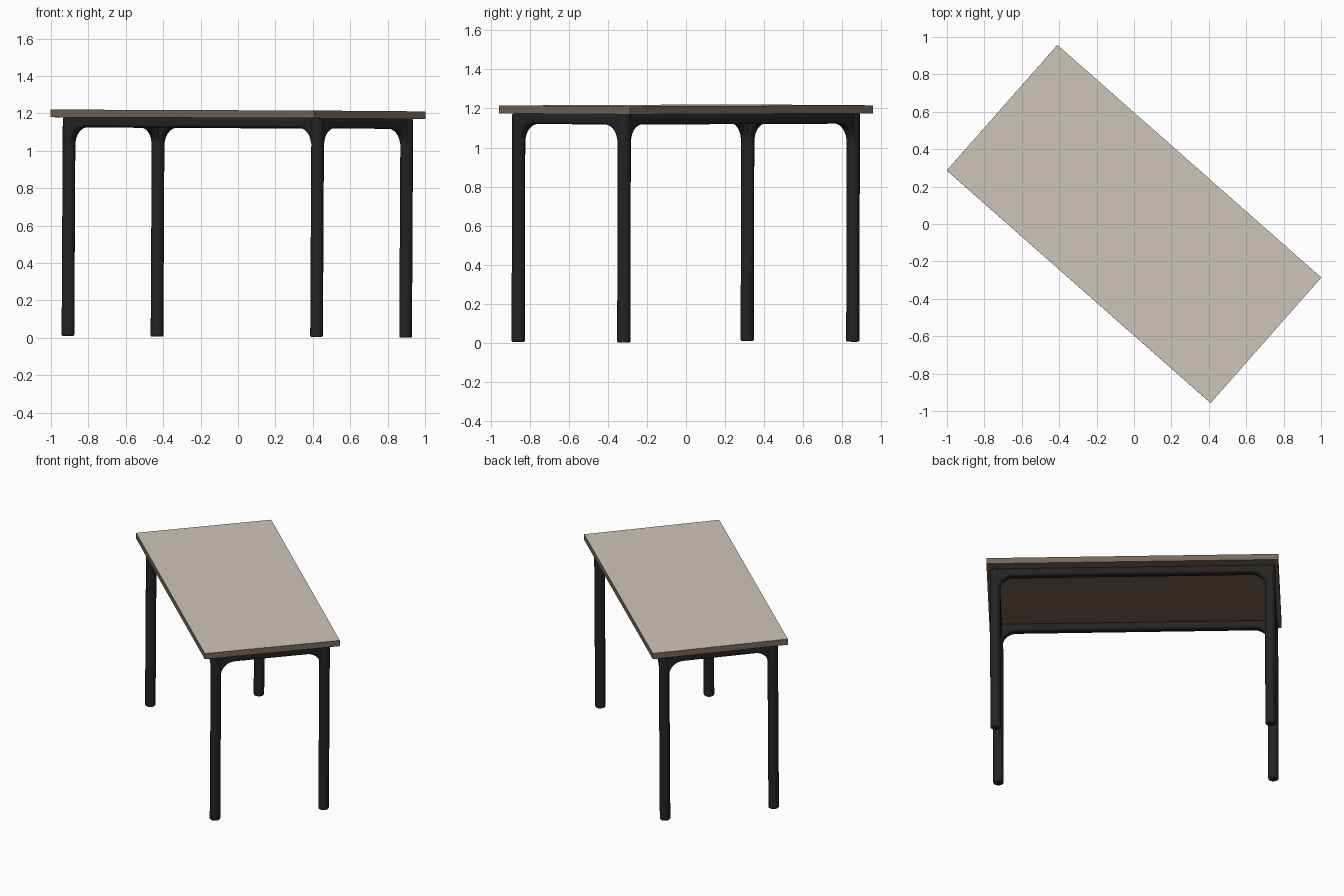
import bpy, bmesh, math
from mathutils import Matrix

cube = bpy.data.objects.get("Cube")
if cube:
    bpy.data.objects.remove(cube, do_unlink=True)


def material(name, rgb):
    m = bpy.data.materials.new(name)
    m.use_nodes = True
    m.diffuse_color = (*rgb, 1)
    m.node_tree.nodes["Principled BSDF"].inputs["Base Color"].default_value = (*rgb, 1)
    return m


BEIGE = material("beige laminate", (0.61, 0.56, 0.485))
BROWN = material("brown board", (0.185, 0.135, 0.09))
BLACK = material("black metal", (0.017, 0.017, 0.018))

# Whole table is turned on its base and leans very slightly
TURN = (Matrix.Translation((-0.0066, -0.0024, 0)) @ Matrix.Rotation(0.0055, 4, 'Y')
        @ Matrix.Rotation(-0.002, 4, 'X') @ Matrix.Rotation(math.radians(-41.4), 4, 'Z'))

LEG_X, LEG_Y, LEG_R = 0.886, 0.36, 0.034
FOOT_Z, UNDER_Z, TOP_Z = 0.006, 1.175, 1.216
RAIL_Z, FILLET, RAIL_W = 1.122, 0.09, 0.056


def finish(name, bm, mats, place=Matrix(), bevel=0, smooth=True):
    bmesh.ops.recalc_face_normals(bm, faces=bm.faces[:])
    mesh = bpy.data.meshes.new(name)
    bm.to_mesh(mesh)
    bm.free()
    for m in mats:
        mesh.materials.append(m)
    ob = bpy.data.objects.new(name, mesh)
    bpy.context.collection.objects.link(ob)
    ob.matrix_world = TURN @ place
    if bevel:
        mod = ob.modifiers.new("Rounded edges", 'BEVEL')
        mod.width = bevel
        mod.segments = 3
        mod.limit_method = 'ANGLE'
        mod.angle_limit = math.radians(40)
    if smooth:
        bpy.ops.object.select_all(action='DESELECT')
        ob.select_set(True)
        bpy.context.view_layer.objects.active = ob
        bpy.ops.object.shade_smooth_by_angle(angle=math.radians(40))
    return ob


# Tabletop: pale upper face, brown edges and underside
bm = bmesh.new()
bmesh.ops.create_cube(bm, size=1, matrix=Matrix.Translation((0, 0, (UNDER_Z + TOP_Z) / 2))
                      @ Matrix.Diagonal((1.881, 0.895, TOP_Z - UNDER_Z, 1)))
bm.normal_update()
for f in bm.faces:
    f.material_index = 0 if f.normal.z > 0.5 else 1
finish("tabletop", bm, [BEIGE, BROWN], smooth=False)


# Round legs with softened feet
def leg(name, x, y):
    bm = bmesh.new()
    bmesh.ops.create_cone(bm, cap_ends=True, segments=24, radius1=LEG_R, radius2=LEG_R,
                          depth=UNDER_Z - FOOT_Z)
    place = Matrix.Translation((x, y, (UNDER_Z + FOOT_Z) / 2))
    finish(name, bm, [BLACK], place, bevel=0.008)


for sx, side in ((-1, "right"), (1, "left")):
    for sy, end in ((-1, "front"), (1, "back")):
        leg(f"{end}_{side}_leg", sx * LEG_X, sy * LEG_Y)


# Rails whose lower edge curves down into the legs
def rail(name, half, place):
    inner = half - LEG_R + 0.004
    curve = [(inner - FILLET * (1 - math.cos(a)), RAIL_Z - FILLET * (1 - math.sin(a)))
             for a in (math.pi / 2 * i / 10 for i in range(11))]
    right = [(half, UNDER_Z), (half, RAIL_Z - FILLET)] + curve
    outline = right + [(-x, z) for x, z in reversed(right)]
    bm = bmesh.new()
    face = bm.faces.new([bm.verts.new((x, -RAIL_W / 2, z)) for x, z in outline])
    new = bmesh.ops.extrude_face_region(bm, geom=[face])["geom"]
    bmesh.ops.translate(bm, vec=(0, RAIL_W, 0),
                        verts=[g for g in new if isinstance(g, bmesh.types.BMVert)])
    finish(name, bm, [BLACK], place, bevel=0.015)


quarter = Matrix.Rotation(math.pi / 2, 4, 'Z')
for s, end, side in ((-1, "front", "right"), (1, "back", "left")):
    rail(f"{end}_rail", LEG_X, Matrix.Translation((0, s * LEG_Y, 0)))
    rail(f"{side}_rail", LEG_Y, Matrix.Translation((s * LEG_X, 0, 0)) @ quarter)
